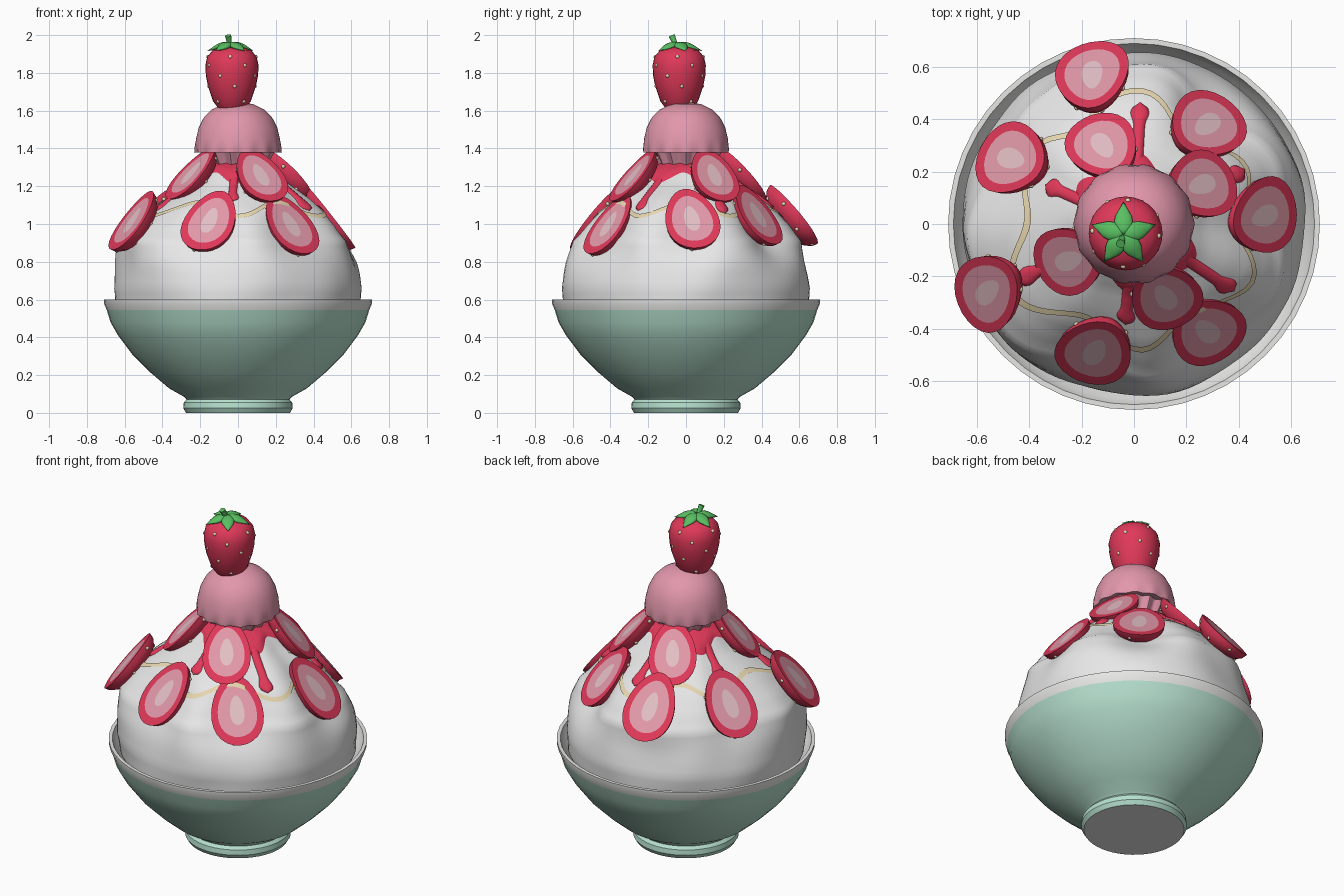
import bpy, bmesh, math
from math import sin, cos, pi, radians, exp, tau
from mathutils import Vector, Matrix, noise

if "Cube" in bpy.data.objects:
    bpy.data.objects.remove(bpy.data.objects["Cube"])


def material(name, r, g, b):
    m = bpy.data.materials.new(name)
    m.use_nodes = True
    m.diffuse_color = (r, g, b, 1)
    bsdf = next(n for n in m.node_tree.nodes if n.type == 'BSDF_PRINCIPLED')
    bsdf.inputs["Base Color"].default_value = (r, g, b, 1)
    return m


MINT = material("mint glaze", .47, .75, .62)
PORCELAIN = material("white porcelain", .83, .83, .82)
SNOW = material("shaved ice", .86, .86, .86)
PINK = material("pink ice cream", .76, .31, .41)
RED = material("berry red", .74, .04, .1)
SYRUP = material("red syrup", .76, .04, .1)
FLESH = material("berry flesh", .77, .32, .4)
CORE = material("pale berry core", .78, .53, .57)
GREEN = material("leaf green", .1, .52, .12)
CREAM = material("cream", .89, .76, .48)


def finish(bm, name, mats, angle=40):
    mesh = bpy.data.meshes.new(name)
    bm.to_mesh(mesh)
    bm.free()
    for m in mats:
        mesh.materials.append(m)
    ob = bpy.data.objects.new(name, mesh)
    bpy.context.collection.objects.link(ob)
    bpy.ops.object.select_all(action='DESELECT')
    ob.select_set(True)
    bpy.context.view_layer.objects.active = ob
    bpy.ops.object.shade_smooth_by_angle(angle=radians(angle))
    return ob


def surface(name, sides, rows, point, mats, rule=lambda j: 0, angle=40):
    """Closed ring surface: point(theta, row) gives each vertex."""
    bm = bmesh.new()
    grid = [[bm.verts.new(point(tau * i / sides, j)) for i in range(sides)]
            for j in range(rows)]
    for j in range(rows - 1):
        for i in range(sides):
            k = (i + 1) % sides
            f = bm.faces.new((grid[j][i], grid[j][k], grid[j + 1][k], grid[j + 1][i]))
            f.material_index = rule(j)
    bmesh.ops.remove_doubles(bm, verts=bm.verts[:], dist=1e-5)
    return finish(bm, name, mats, angle)


def lathe(name, profile, mats, sides=32, rule=lambda j: 0, angle=40, ruffle=lambda j: 0):
    def point(t, j):
        r, z = profile[j]
        r *= 1 + ruffle(j) * cos(14 * t)
        return Vector((r * cos(t), r * sin(t), z))
    return surface(name, sides, len(profile), point, mats, rule, angle)


# Bowl: white base, mint outside, white rim and lining
bowl = [(0, 0), (.275, 0), (.29, .025), (.287, .055), (.272, .072), (.285, .085),
        (.365, .13), (.465, .215), (.56, .31), (.635, .41), (.675, .48), (.695, .545),
        (.708, .575), (.71, .6), (.69, .6), (.67, .55), (.56, .42), (.4, .25), (0, .2)]
lathe("bowl", bowl, [MINT, PORCELAIN], 48, lambda j: int(j == 0 or j >= 11), 30)

# Shaved ice mound: a profile pressed in around the berry slices
mound = [(.61, .46), (.648, .55), (.657, .66), (.64, .8), (.63, .91), (.565, .99),
         (.48, 1.07), (.385, 1.14), (.28, 1.21), (.2, 1.28), (.1, 1.33), (0, 1.35)]
lower_slices = [(-.16, .57, 1.05), (-.47, .25, 1.03), (-.56, -.26, 1.02), (-.15, -.49, 1.02),
                (.28, -.41, 1.0), (.5, .03, 1.03), (.28, .38, 1.05)]
upper_slices = [(-.12, .3, 1.26), (-.25, -.14, 1.27), (.12, -.28, 1.26), (.26, .15, 1.26)]


def mound_point(t, u, lift=0.0):
    k = min(int(u), len(mound) - 2)
    a, b = Vector(mound[k]), Vector(mound[k + 1])
    r, z = a.lerp(b, u - k)
    fade = max(0, min(1, u / 2 - .5, (10 - u) / 3))
    r += .035 * fade * noise.noise(Vector((cos(t) * 2.2, sin(t) * 2.2, z * 3)))
    for x, y, _ in lower_slices:
        d = (t - math.atan2(y, x) + pi) % tau - pi
        press = math.hypot(x, y) - .605
        r += press * exp(-(d / .25) ** 2 / 2) * exp(-((z - .95) / .1) ** 2 / 2)
    n = Vector((b.y - a.y, a.x - b.x)).normalized()
    r, z = r + n.x * lift, z + n.y * lift
    return Vector((r * cos(t), r * sin(t), z))


surface("ice_mound", 96, 45, lambda t, j: mound_point(t, j / 4), [SNOW], angle=60)


# Syrup cap with six flat drips, and a wavy cream drizzle
def cap_point(t, j):
    start = 8.5 - .4 * cos(6 * (t - radians(26)))
    return mound_point(t, start + (11 - start) * j / 8, .012 if j else 0)


surface("syrup_cap", 96, 9, cap_point, [SYRUP], angle=60)

drip_width = [.022] * 12 + [.026, .033, .036, .03, 0]


def drip(deg, end):
    def point(t, j):
        u = 9 + (end - 9) * j / (len(drip_width) - 1)
        r = mound_point(radians(deg), u).xy.length
        return mound_point(radians(deg) + drip_width[j] * cos(t) / r, u, .012 * sin(t))
    surface("syrup_drip", 10, len(drip_width), point, [SYRUP], angle=60)


for deg, end in ((26, 5.8), (87, 6.2), (156, 6.8), (206, 5.9), (265, 6.7), (326, 6)):
    drip(deg, end)


def drizzle_point(t, j):
    return mound_point(t, 6.1 + .5 * cos(6 * t) + .14 * (j - 1), .006)


surface("cream_drizzle", 96, 3, drizzle_point, [CREAM], angle=60)

# Halved berries: egg outline, domed back, flat cut face in three colours
slice_rows = [(0, 0, -.1), (.5, .5, -.085), (.8, .8, -.06), (.95, .95, -.03), (1, 1, 0),
              (.75, .76, 0), (.28, .42, 0), (0, 0, 0)]
seeds = []


def slice_point(t, row):
    sx, sy, z = row
    return Vector((.142 * sx * cos(t) * (1 - .18 * sin(t)), .2 * sy * sin(t), z))


def berry_slice(name, x, y, z, tilt, roll, size):
    out = Vector((x, y, 0)).normalized()
    up = Vector((0, 0, 1))
    n = out * cos(tilt) + up * sin(tilt)
    v = up * cos(tilt) - out * sin(tilt)
    turn = Matrix((v.cross(n), v, n)).transposed().to_4x4()
    place = (Matrix.Translation((x, y, z)) @ turn @ Matrix.Rotation(roll, 4, 'Z')
             @ Matrix.Scale(size, 4))
    surface(name, 28, len(slice_rows), lambda t, j: place @ slice_point(t, slice_rows[j]),
            [RED, FLESH, CORE], lambda j: max(0, j - 4))
    for i in range(7):
        seeds.append(place @ (slice_point(tau * i / 7, slice_rows[2 + i % 2]) * .97))


for i, p in enumerate(lower_slices):
    berry_slice("lower_berry_slice", *p, radians(38), radians((-8, 6, 10)[i % 3]), 1)
for i, p in enumerate(upper_slices):
    berry_slice("upper_berry_slice", *p, radians(42), radians((8, -6)[i % 2]), .93)

# Ice cream scoop with a ruffled edge
scoop = [(.12, 1.25), (.15, 1.32), (.185, 1.385), (.225, 1.378), (.228, 1.4), (.222, 1.45),
         (.208, 1.51), (.18, 1.565), (.14, 1.605), (.08, 1.635), (0, 1.645)]
lathe("ice_cream_scoop", scoop, [PINK], 84,
      ruffle=lambda j: .06 if j < 3 else .03 if j == 3 else .012 if j == 4 else 0)

# Whole berry on top
berry = [(0, 1.6), (.07, 1.61), (.1, 1.65), (.127, 1.73), (.138, 1.785), (.141, 1.84),
         (.131, 1.885), (.102, 1.92), (.05, 1.937), (0, 1.94)]
top = Vector((-.032, -.036, 0))
lathe("whole_berry", berry, [RED], 28).location = top
for row in range(2, 7):
    r, z = berry[row]
    for i in range(4):
        t = tau * (i + row % 2 / 2) / 4 + .3 + row * .2
        seeds.append(top + Vector(((r - .006) * cos(t), (r - .006) * sin(t), z)))

# Leaf star and stem
leaf = [(0, 0), (.024, .02), (.036, .05), (.032, .075), (.016, .105), (0, .135)]
crown = Vector((-.04, -.042, 1.96))
for i in range(5):
    a = pi / 2 + tau * i / 5
    d = Vector((cos(a), sin(a), -.34))
    ob = lathe("berry_leaf", leaf, [GREEN], 12, angle=70)
    ob.matrix_world = (Matrix.Translation(crown) @ d.to_track_quat('Z', 'Y').to_matrix().to_4x4()
                       @ Matrix.Diagonal((1, .5, 1, 1)))
stem = lathe("berry_stem", [(0, 0), (.015, 0), (.013, .04), (.017, .078), (0, .078)], [GREEN], 10)
stem.matrix_world = (Matrix.Translation((-.04, -.045, 1.926))
                     @ Vector((-.012, -.03, .07)).to_track_quat('Z', 'Y').to_matrix().to_4x4())

# Seeds
bm = bmesh.new()
for p in seeds:
    bmesh.ops.create_icosphere(bm, subdivisions=2, radius=.011, matrix=Matrix.Translation(p))
finish(bm, "berry_seeds", [CREAM])
